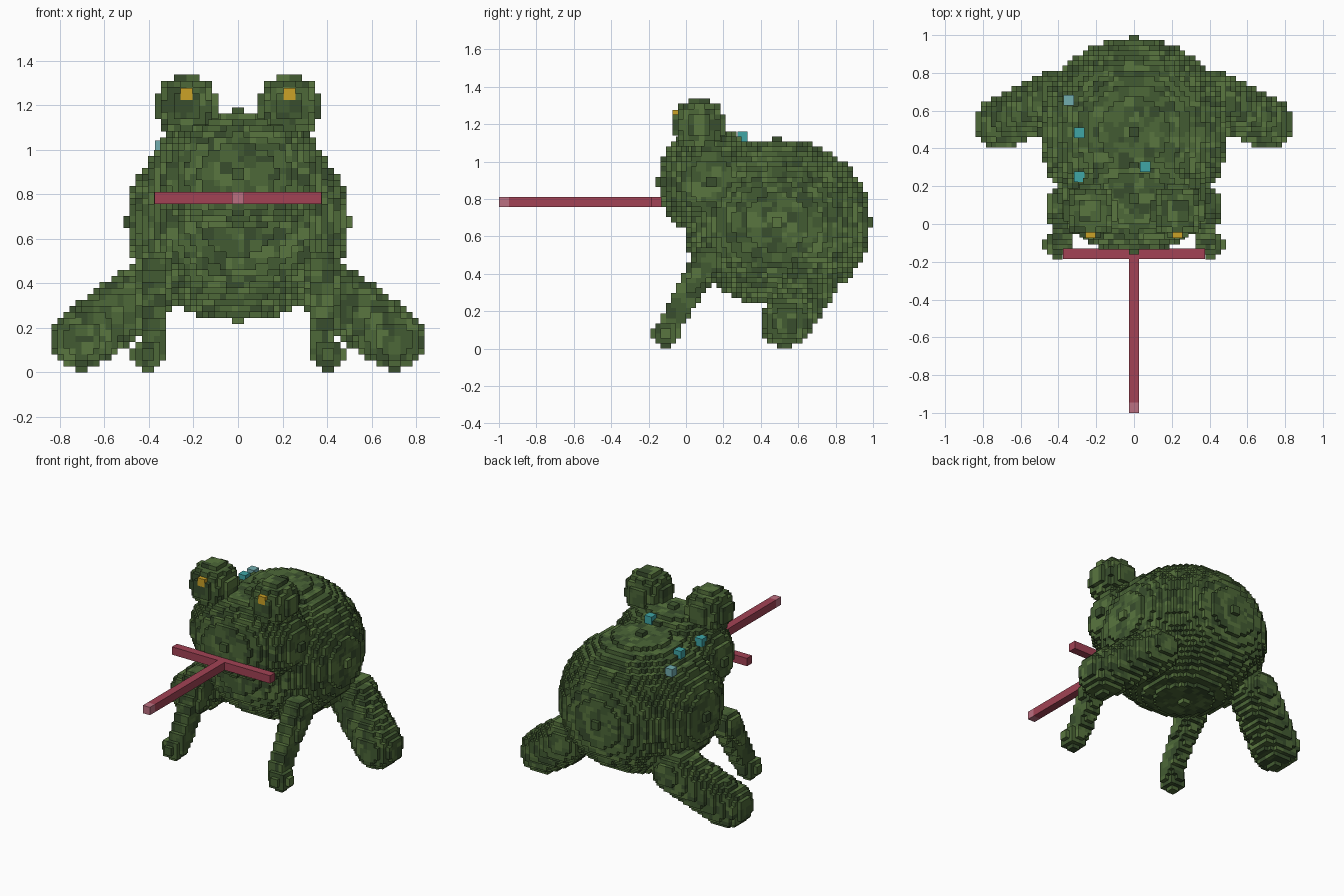
import bpy, bmesh, random
from mathutils import Vector

if "Cube" in bpy.data.objects:
    bpy.data.objects.remove(bpy.data.objects["Cube"])

random.seed(4)
U = 0.02703          # grid step; every block is two steps wide


def material(name, rgb):
    m = bpy.data.materials.new(name)
    m.diffuse_color = (*rgb, 1)
    m.use_nodes = True
    m.node_tree.nodes["Principled BSDF"].inputs["Base Color"].default_value = m.diffuse_color
    return m


GREENS = [material("green_%d" % i, c) for i, c in enumerate([
    (0.075, 0.14, 0.04), (0.10, 0.18, 0.05), (0.055, 0.105, 0.032), (0.04, 0.075, 0.026)])]
RED = material("tongue_red", (0.36, 0.055, 0.09))
PINK = material("tongue_pink", (0.50, 0.16, 0.22))
GOLD = material("eye_gold", (0.60, 0.36, 0.02))
TEAL = material("wart_teal", (0.05, 0.38, 0.38))
PALE = material("wart_pale", (0.17, 0.42, 0.43))


def blocks(name, centres, location=(0, 0, 0), unit=U):
    """Outer skin of many overlapping 2-step blocks, each with a random green."""
    centres = list(centres)
    random.shuffle(centres)
    cells = {}
    for x, y, z in centres:
        tone = random.choices(range(4), (4, 2, 4, 2))[0]
        for i in (x - 1, x):
            for j in (y - 1, y):
                for k in (z - 1, z):
                    cells[i, j, k] = tone
    bm = bmesh.new()
    verts = {}

    def vert(p):
        if p not in verts:
            verts[p] = bm.verts.new(Vector(p) * unit)
        return verts[p]

    for cell, tone in cells.items():
        for axis in range(3):
            a, b = (axis + 1) % 3, (axis + 2) % 3
            for side in (0, 1):
                near = list(cell)
                near[axis] += 1 if side else -1
                if tuple(near) in cells:
                    continue
                ring = []
                for da, db in ((0, 0), (1, 0), (1, 1), (0, 1)):
                    p = list(cell)
                    p[axis] += side
                    p[a] += da
                    p[b] += db
                    ring.append(vert(tuple(p)))
                face = bm.faces.new(ring if side else ring[::-1])
                face.material_index = tone
    me = bpy.data.meshes.new(name)
    bm.to_mesh(me)
    bm.free()
    for m in GREENS:
        me.materials.append(m)
    ob = bpy.data.objects.new(name, me)
    ob.location = location
    bpy.context.collection.objects.link(ob)


def ellipsoid(rx, ry, rz):
    R = [range(-int(r), int(r) + 1) for r in (rx, ry, rz)]
    return [(x, y, z) for x in R[0] for y in R[1] for z in R[2]
            if (x / rx) ** 2 + (y / ry) ** 2 + (z / rz) ** 2 <= 1.0001]


def limb(a, b, ra, rb):
    """Grid points inside a tapered round-ended limb."""
    a, b = Vector(a), Vector(b)
    d = b - a
    r = max(ra, rb)
    R = [range(int(min(a[i], b[i]) - r) - 1, int(max(a[i], b[i]) + r) + 2) for i in range(3)]
    out = []
    for x in R[0]:
        for y in R[1]:
            for z in R[2]:
                p = Vector((x, y, z))
                t = min(1, max(0, (p - a).dot(d) / d.length_squared))
                if (p - a - d * t).length <= ra + (rb - ra) * t:
                    out.append((x, y, z))
    return out


def box(name, lo, hi, mat):
    lo, hi = Vector(lo), Vector(hi)
    bpy.ops.mesh.primitive_cube_add(size=1, location=(lo + hi) / 2)
    ob = bpy.context.object
    ob.name = name
    ob.scale = hi - lo
    ob.data.materials.append(mat)


def cube(name, c, mat):
    c, h = Vector(c), Vector((U, U, U))
    box(name, c - h, c + h, mat)


# body and head
blocks("body", ellipsoid(18, 18, 16), (0, 18 * U, 25 * U))
blocks("head", ellipsoid(14, 10, 10), (0, 5 * U, 33 * U))

# mirrored eyes and legs
front_leg = set(limb((14, -3.8, 4), (14, 4, 17), 1.5, 2.5))
front_leg |= {(15 + x, y - 4, 3 + z) for x, y, z in ellipsoid(2, 2, 2)}
hind_leg = limb((26, 19.8, 5.4), (15, 25, 13.5), 4.5, 4.6)
for s, side in ((-1, "left"), (1, "right")):
    blocks("eye_" + side, ellipsoid(4.25, 4.25, 4.25), (s * 0.231, 0.07, 1.196), 0.0285)
    cube("pupil_" + side, (s * 0.231, -0.046, 1.25), GOLD)
    blocks("front_leg_" + side, [(s * x, y, z) for x, y, z in front_leg])
    blocks("hind_leg_" + side, [(s * x, y, z) for x, y, z in hind_leg])

# mouth bar and long tongue
box("mouth", (-0.375, -0.185, 0.757), (0.375, -0.13, 0.811), RED)
box("tongue", (-U, -1 + 2 * U, 0.757), (U, -0.1, 0.811), RED)
box("tongue_tip", (-U, -1, 0.757), (U, -1 + 2 * U, 0.811), PINK)

# warts on the back
cube("wart_1", (0.06, 0.303, 1.135), TEAL)
cube("wart_2", (-0.29, 0.25, 1.055), TEAL)
cube("wart_3", (-0.29, 0.483, 1.06), TEAL)
cube("wart_4", (-0.345, 0.655, 1.015), PALE)
